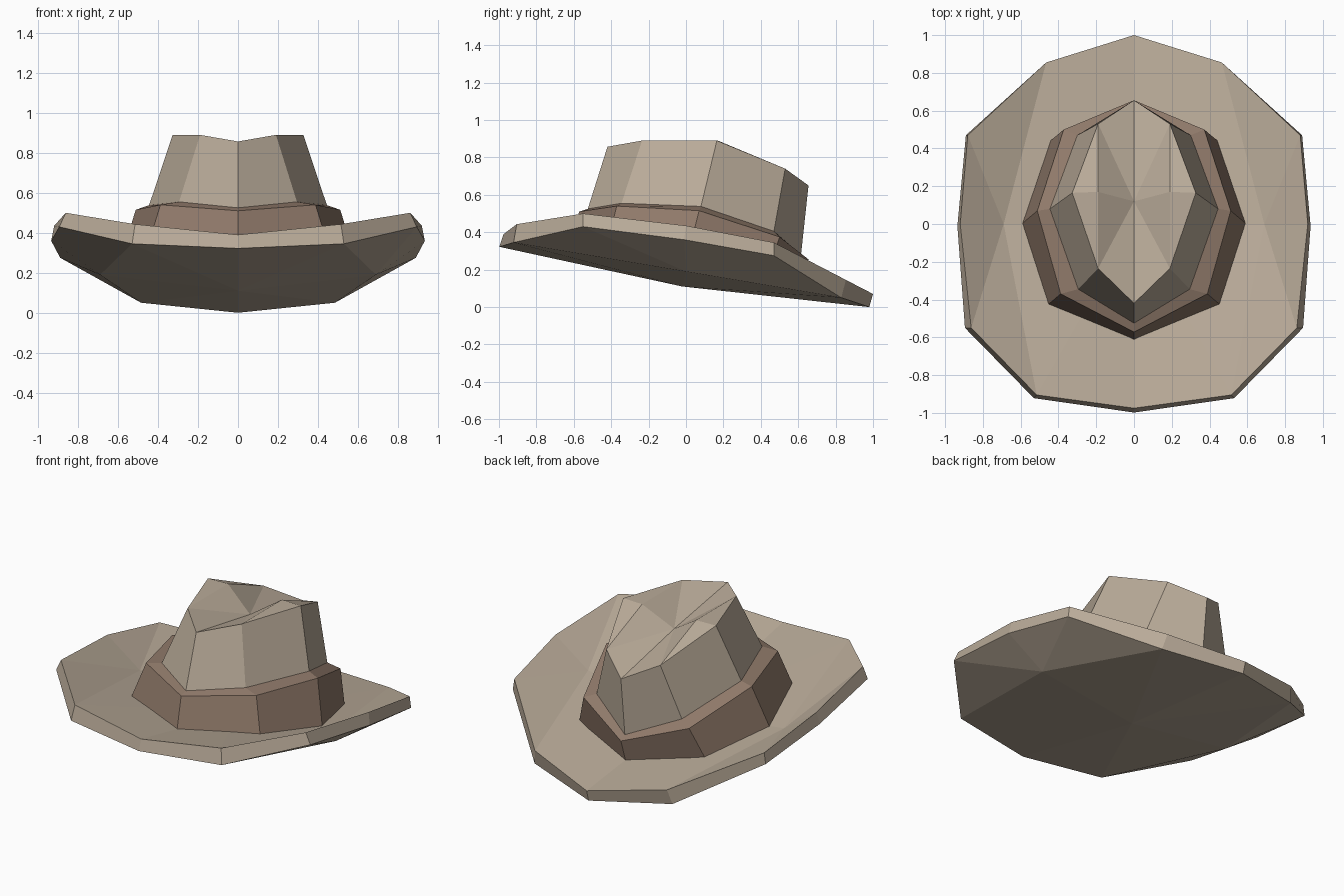
import bpy, bmesh

if "Cube" in bpy.data.objects:
    bpy.data.objects.remove(bpy.data.objects["Cube"])


def material(name, rgb):
    m = bpy.data.materials.new(name)
    m.diffuse_color = (*rgb, 1)
    m.use_nodes = True
    m.node_tree.nodes["Principled BSDF"].inputs["Base Color"].default_value = m.diffuse_color
    return m


felt = material("tan felt", (0.49, 0.41, 0.32))
leather = material("brown band", (0.28, 0.195, 0.145))


def fan(ring, centre, inner=None):
    """Close half a ring towards a centre, with an optional side crease point."""
    if inner is None:
        return [(centre, a, b) for a, b in zip(ring, ring[1:])]
    mid = ring[1:-1]
    faces = [(centre, ring[0], ring[1]), (centre, ring[1], inner),
             (centre, inner, ring[-2]), (centre, ring[-2], ring[-1])]
    return faces + [(inner, a, b) for a, b in zip(mid, mid[1:])]


def strip(lower, upper):
    """Quads between two half rings."""
    return [(lower[i], lower[i + 1], upper[i + 1], upper[i])
            for i in range(len(lower) - 1)]


def build(name, faces, mat):
    """Make an object from the right half and its mirror image."""
    bm = bmesh.new()
    for side in (1, -1):
        for face in faces:
            bm.faces.new([bm.verts.new((x * side, y, z)) for x, y, z in face])
    bmesh.ops.remove_doubles(bm, verts=bm.verts, dist=0.0005)
    bmesh.ops.recalc_face_normals(bm, faces=bm.faces)
    mesh = bpy.data.meshes.new(name)
    bm.to_mesh(mesh)
    bm.free()
    mesh.materials.append(mat)
    obj = bpy.data.objects.new(name, mesh)
    bpy.context.collection.objects.link(obj)
    return obj


# Brim: curled plate, front to back
brim_top = [(0, -.975, .39), (.515, -.905, .443), (.862, -.55, .50), (.92, 0, .435),
            (.88, .47, .345), (.465, .855, .145), (0, 1, .07)]
brim_low = [(0, -.998, .322), (.53, -.922, .345), (.895, -.55, .43), (.935, -.01, .36),
            (.89, .47, .275), (.485, .83, .05), (0, .98, 0)]
build("brim", fan(brim_top, (0, 0, .19), (.69, 0, .27))
      + strip(brim_low, brim_top)
      + fan(brim_low, (0, -.02, .11), (.69, 0, .19)), felt)

# Band: sloping wall with a narrow ledge around the crown
band_low = [(0, -.615, .30), (.465, -.435, .29), (.595, 0, .24), (.455, .43, .15), (0, .60, .09)]
band_edge = [(0, -.572, .51), (.388, -.37, .54), (.512, .07, .515), (.372, .50, .375), (0, .655, .255)]
crown_low = [(0, -.525, .525), (.295, -.345, .555), (.445, .08, .538), (.30, .47, .405), (0, .615, .28)]
build("hat_band", fan(band_low, (0, 0, .19)) + strip(band_low, band_edge)
      + strip(band_edge, crown_low) + fan(crown_low, (0, .06, .46)), leather)

# Crown: tapered walls with a pinched, dented top
crown_top = [(0, -.42, .857), (.19, -.235, .89), (.327, .165, .89), (.19, .53, .74), (0, .655, .65)]
build("crown", fan(crown_low, (0, .06, .45)) + strip(crown_low, crown_top)
      + fan(crown_top, (0, .12, .765), (.19, .17, .89)), felt)
